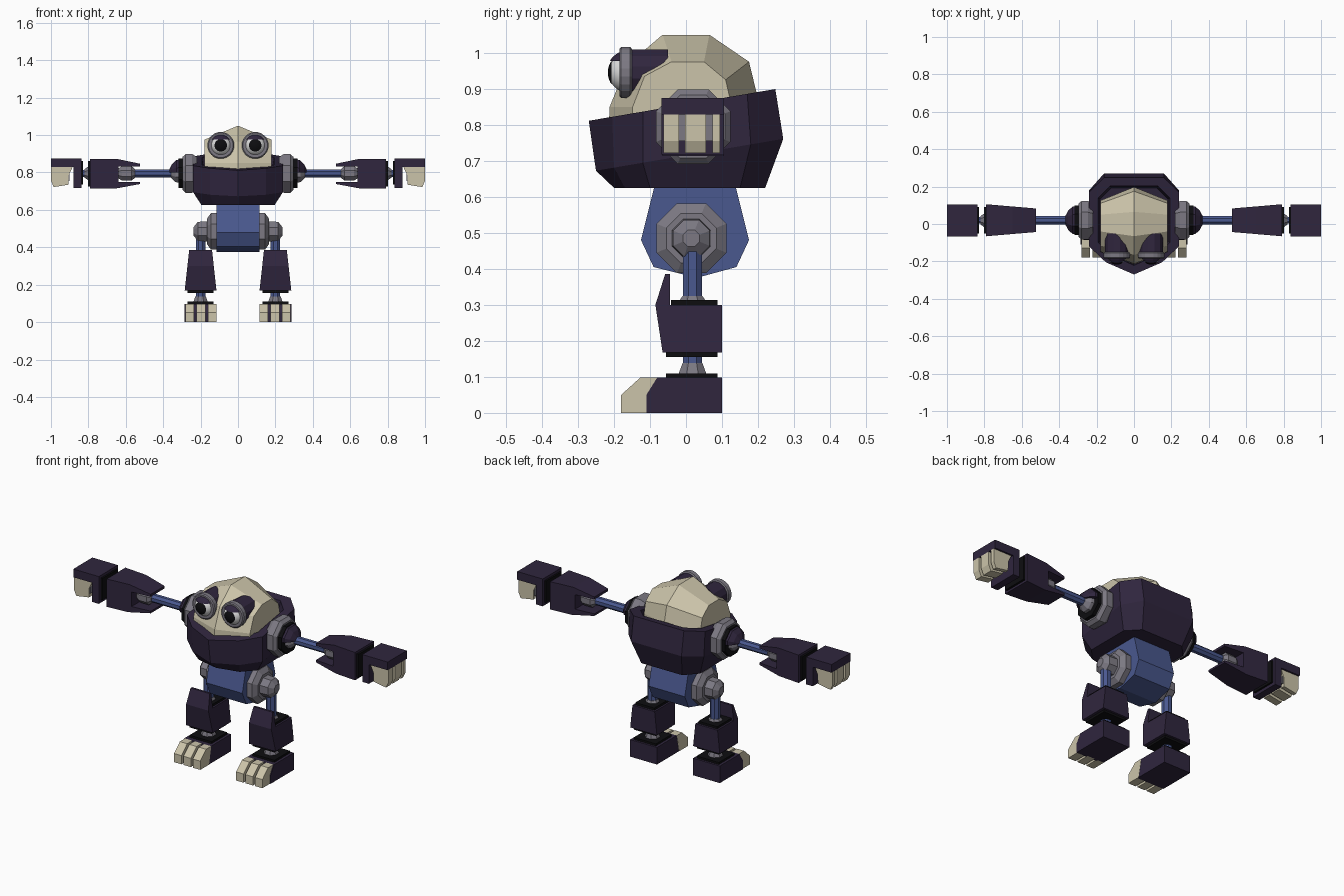
import bpy, bmesh, math
from mathutils import Vector

if "Cube" in bpy.data.objects:
    bpy.data.objects.remove(bpy.data.objects["Cube"])


def material(name, rgb):
    m = bpy.data.materials.new(name)
    m.diffuse_color = (*rgb, 1)
    m.use_nodes = True
    m.node_tree.nodes["Principled BSDF"].inputs["Base Color"].default_value = m.diffuse_color
    return m


PURPLE = material("dark purple", (0.029, 0.019, 0.048))
CREAM = material("cream", (0.60, 0.55, 0.40))
BLUE = material("blue", (0.068, 0.098, 0.275))
GREY = material("grey", (0.20, 0.19, 0.225))
BLACK = material("black", (0.004, 0.004, 0.005))
WHITE = material("white", (0.75, 0.75, 0.75))


def build(name, verts, faces, mat, mirror=False, smooth=False, keep_above=None):
    """Make an object; optionally mirror it over x or keep only the part above a height."""
    bm = bmesh.new()
    vs = [bm.verts.new(v) for v in verts]
    for f in faces:
        bm.faces.new([vs[i] for i in f])
    if keep_above is not None:
        cut = bmesh.ops.bisect_plane(bm, geom=bm.verts[:] + bm.edges[:] + bm.faces[:],
                                     plane_co=(0, 0, keep_above), plane_no=(0, 0, 1), clear_inner=True)
        edges = [e for e in cut["geom_cut"] if isinstance(e, bmesh.types.BMEdge)]
        bmesh.ops.holes_fill(bm, edges=edges, sides=0)
    bmesh.ops.recalc_face_normals(bm, faces=bm.faces[:])
    me = bpy.data.meshes.new(name)
    bm.to_mesh(me)
    bm.free()
    me.materials.append(mat)
    for p in me.polygons:
        p.use_smooth = smooth
    ob = bpy.data.objects.new(name, me)
    bpy.context.collection.objects.link(ob)
    if mirror:
        ob.modifiers.new("Mirror", "MIRROR").use_axis[0] = True
    return ob


def loft(name, rings, mat, **kw):
    """Join closed rings of equal length and cap both ends."""
    n = len(rings[0])
    verts = [p for r in rings for p in r]
    faces = [(k * n + i, k * n + (i + 1) % n, (k + 1) * n + (i + 1) % n, (k + 1) * n + i)
             for k in range(len(rings) - 1) for i in range(n)]
    faces += [tuple(range(n)), tuple(range(len(verts) - n, len(verts)))]
    return build(name, verts, faces, mat, **kw)


def side_prism(name, profile, x0, x1, mat, **kw):
    """Extrude a (y, z) profile along x."""
    return loft(name, [[(x, y, z) for y, z in profile] for x in (x0, x1)], mat, **kw)


def box(name, x0, x1, y0, y1, z0, z1, mat):
    return side_prism(name, [(y0, z0), (y1, z0), (y1, z1), (y0, z1)], x0, x1, mat, mirror=True)


def turned(name, axis, centre, profile, mat, n=8, **kw):
    """Stack polygon rings of (position, radius) along an axis through centre."""
    a = "xyz".index(axis)
    b, c = (a + 1) % 3, (a + 2) % 3
    rings = []
    for t, r in profile:
        ring = []
        for i in range(n):
            ang = math.tau * (i + 0.5) / n
            p = Vector(centre)
            p[a] = t
            p[b] += r * math.cos(ang)
            p[c] += r * math.sin(ang)
            ring.append(p)
        rings.append(ring)
    return loft(name, rings, mat, mirror=True, **kw)


def arc(centre, radius, a0, a1, steps):
    """Profile of a sphere, between two angles from its pole towards -axis."""
    return [(centre - radius * math.cos(math.radians(a0 + (a1 - a0) * i / steps)),
             radius * math.sin(math.radians(a0 + (a1 - a0) * i / steps))) for i in range(steps + 1)]


# Torso: bowl with a sloping rim
def torso_ring(half, base, slope):
    pts = half + [(-x, y) for x, y in reversed(half) if x > 0]
    return [(x, y, base + slope * y) for x, y in pts]


outer = [(0, -.27), (.15, -.205), (.24, -.12), (.24, .17), (.16, .248)]
loft("torso", [
    torso_ring([(0, -.20), (.13, -.17), (.195, -.10), (.195, .15), (.13, .22)], .625, 0),
    torso_ring([(0, -.25), (.15, -.20), (.24, -.12), (.24, .18), (.16, .27)], .715, .17),
    torso_ring(outer, .857, .17),
    torso_ring([(x * .8, y * .82) for x, y in outer], .857, .17),
    torso_ring([(x * .76, y * .78) for x, y in outer], .80, .17)], PURPLE)

# Head: ridge profile between two lower side profiles
ridge = [(-.215, .78), (-.212, .85), (-.165, .965), (-.065, 1.05), (.065, 1.05), (.175, .975), (.198, .88), (.198, .78)]
cheek = [(-.15, .78), (-.148, .85), (-.115, .935), (-.04, .975), (.05, .975), (.11, .925), (.125, .86), (.125, .78)]
loft("head", [[(x, y, z) for y, z in p] for x, p in ((-.18, cheek), (0, ridge), (.18, cheek))], CREAM)

# Eyes
eye = (.092, 0, .945)
turned("eye_housing", "y", eye, [(-.165, .066), (-.05, .066)], PURPLE, n=12)
turned("eye_ring", "y", eye, [(-.185, .066), (-.18, .072), (-.155, .072), (-.15, .066)], GREY, n=20)
turned("eyeball", "y", eye, arc(-.157, .058, 3, 90, 8), WHITE, n=20, smooth=True)
turned("pupil", "y", eye, arc(-.157, .060, 3, 34, 4), BLACK, n=20)
turned("eyelid", "y", eye, arc(-.157, .064, 3, 90, 7), PURPLE, n=16, keep_above=.977)

# Pelvis and hips
side_prism("pelvis", [(-.085, .64), (.135, .64), (.175, .48), (.14, .405), (.03, .375), (-.09, .405), (-.125, .48)],
           -.115, .115, BLUE)
turned("hip_joint", "x", (0, .015, .485),
       [(.11, .105), (.145, .105), (.165, .075), (.165, .058), (.215, .055), (.237, .025)], GREY)

# Shoulders and arms
arm = (0, .02, .795)
turned("shoulder_ring", "x", arm, [(.22, .095), (.245, .112), (.28, .112), (.297, .095)], GREY)
turned("shoulder_band", "x", arm, [(.29, .085), (.318, .085)], BLACK)
turned("shoulder_pad", "x", arm, [(.31, .08), (.33, .078), (.352, .055), (.367, .025)], PURPLE, keep_above=.80)
turned("shoulder_ball", "x", arm, [(.31, .055), (.335, .05), (.358, .025)], GREY)
turned("upper_arm", "x", arm, [(.33, .024), (.57, .024)], BLUE)
turned("elbow_ball", "x", arm, [(.55, .025), (.57, .042), (.62, .042), (.645, .025)], GREY)

# Forearm: forked profile, widening towards the wrist
fork = [(.525, .847), (.65, .873), (.79, .873), (.79, .713), (.66, .713), (.525, .738),
        (.525, .75), (.64, .75), (.64, .833), (.525, .833)]
loft("forearm", [[(x, .02 + s * (.063 + (x - .525) * .085), z) for x, z in fork] for s in (-1, 1)],
     PURPLE, mirror=True)
box("forearm_cap", .785, .802, -.05, .09, .725, .86, BLACK)
turned("wrist", "x", arm, [(.80, .04), (.822, .024)], GREY)
turned("wrist_rod", "x", arm, [(.81, .02), (.85, .02)], BLUE)

# Hand: palm block, back plate and three curled fingers
box("palm_cap", .828, .842, -.05, .09, .735, .86, BLACK)
box("palm", .838, .88, -.068, .105, .718, .875, PURPLE)
box("hand_back", .88, 1.0, -.068, .105, .828, .875, PURPLE)
box("knuckle_bar", .90, .965, -.055, .09, .755, .828, GREY)
finger = [(.885, .828), (1.0, .828), (1.0, .755), (.985, .722), (.905, .735), (.905, .785)]
for i, (y0, y1) in enumerate([(-.062, -.02), (-.003, .055), (.073, .095)]):
    loft(f"finger_{i + 1}", [[(x, y, z) for x, z in finger] for y in (y0, y1)], CREAM, mirror=True)

# Legs: rod, tapered shin guard with a raised front, collars and plates
leg = (.2, .018, 0)
turned("leg_rod", "z", leg, [(.09, .028), (.47, .028)], BLUE)
turned("knee_collar", "z", leg, [(.31, .04), (.325, .03)], GREY)
box("knee_plate", .14, .26, -.042, .088, .298, .313, BLACK)
shin = [(-.065, .168), (.1, .168), (.1, .3), (-.045, .3), (-.045, .385), (-.058, .385), (-.085, .3)]
loft("shin", [[(.2 + s * (.085 - (z - .168) * .11), y, z) for y, z in shin] for s in (-1, 1)],
     PURPLE, mirror=True)
box("shin_base", .13, .27, -.055, .088, .155, .17, BLACK)
turned("ankle", "z", leg, [(.105, .043), (.138, .03)], GREY)
box("foot_plate", .13, .27, -.055, .088, .095, .11, BLACK)

# Feet and toes
side_prism("foot", [(-.11, 0), (.1, 0), (.1, .098), (-.08, .098), (-.11, .05)], .115, .285, PURPLE, mirror=True)
toe = [(-.18, 0), (-.18, .05), (-.127, .098), (-.08, .098), (-.10, 0)]
for i, x in enumerate((.114, .174, .234)):
    side_prism(f"toe_{i + 1}", toe, x, x + .047, CREAM, mirror=True)
